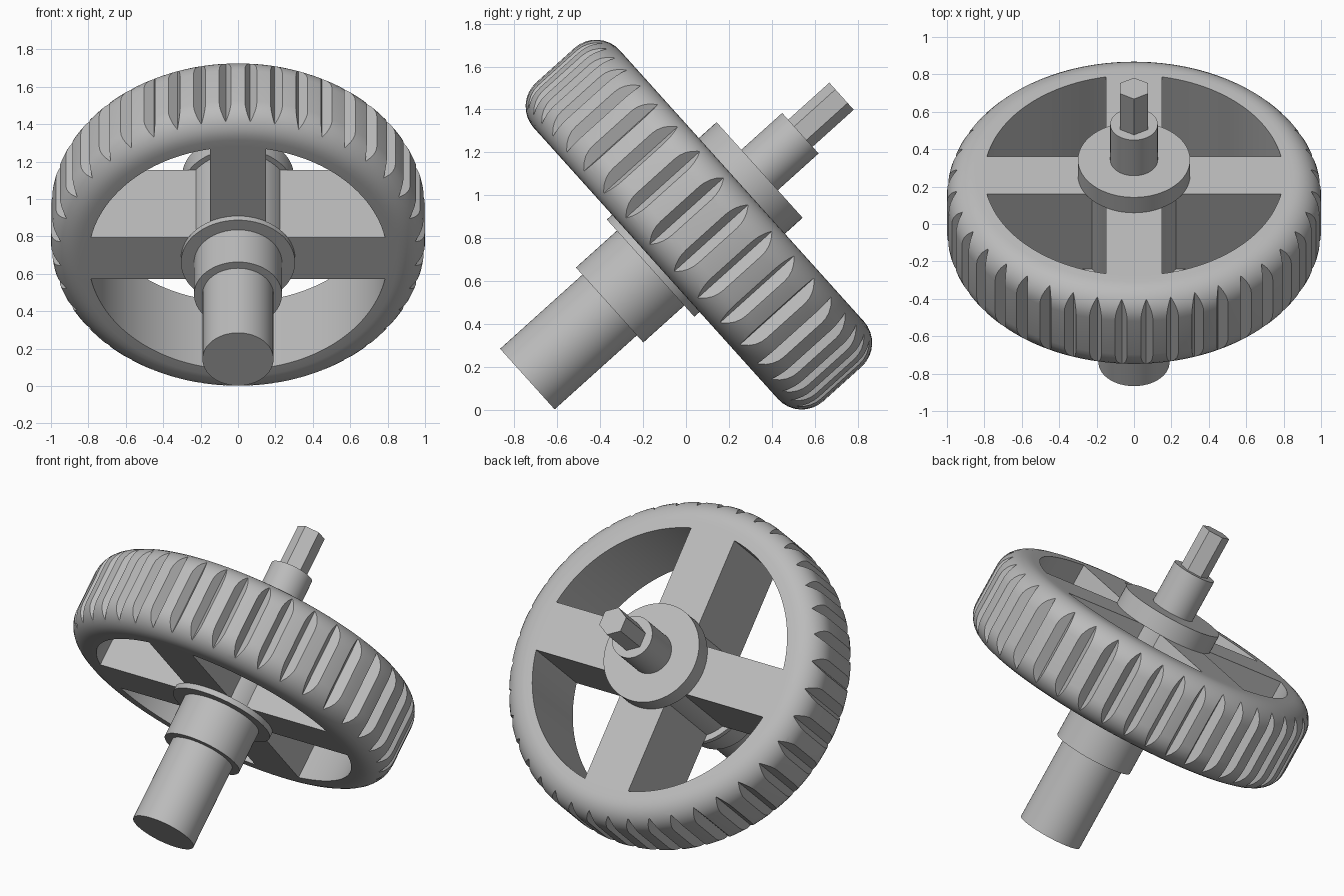
import bpy, bmesh, math
from mathutils import Matrix, Vector

if "Cube" in bpy.data.objects:
    bpy.data.objects.remove(bpy.data.objects["Cube"])

# The wheel is built around local z, then tilted onto its leaning axle
TILT = Matrix.Translation((0, 0.06, 0.863)) @ Matrix.Rotation(math.radians(-48), 4, 'X')
HALF = 0.27        # half of the wheel width
RIM = 0.8          # inner radius of the tyre
FILLET = 0.15      # shoulder rounding

grey = bpy.data.materials.new("plain_grey")
grey.use_nodes = True
grey.diffuse_color = (0.5, 0.5, 0.5, 1)
grey.node_tree.nodes["Principled BSDF"].inputs["Base Color"].default_value = (0.5, 0.5, 0.5, 1)


def finish(name, bm):
    bmesh.ops.recalc_face_normals(bm, faces=bm.faces)
    mesh = bpy.data.meshes.new(name)
    bm.to_mesh(mesh)
    bm.free()
    mesh.materials.append(grey)
    obj = bpy.data.objects.new(name, mesh)
    obj.matrix_world = TILT
    bpy.context.collection.objects.link(obj)
    return obj


def smooth(obj):
    bpy.ops.object.select_all(action='DESELECT')
    obj.select_set(True)
    bpy.context.view_layer.objects.active = obj
    bpy.ops.object.shade_smooth_by_angle(angle=math.radians(25))


def lathe(name, profile, sides):
    """Revolve a closed (radius, height) outline around z."""
    bm = bmesh.new()
    verts = [bm.verts.new((0, r, z)) for r, z in profile]
    edges = [bm.edges.new((verts[i - 1], verts[i])) for i in range(len(verts))]
    bmesh.ops.spin(bm, geom=verts + edges, cent=(0, 0, 0), axis=(0, 0, 1),
                   angle=math.tau, steps=sides, use_duplicate=False)
    bmesh.ops.remove_doubles(bm, verts=bm.verts, dist=0.0001)
    return finish(name, bm)


def rod(name, radius, low, high, sides=64):
    bm = bmesh.new()
    ring = [bm.verts.new((-radius * math.sin(math.tau * i / sides),
                          radius * math.cos(math.tau * i / sides), low)) for i in range(sides)]
    extrude(bm, ring, high - low)
    obj = finish(name, bm)
    if sides > 6:
        smooth(obj)
    return obj


def extrude(bm, ring, height):
    base = bm.faces.new(ring)
    top = bmesh.ops.extrude_face_region(bm, geom=[base], use_keep_orig=True)
    moved = [v for v in top["geom"] if isinstance(v, bmesh.types.BMVert)]
    bmesh.ops.translate(bm, verts=moved, vec=(0, 0, height))


# Tyre with rounded shoulders
shoulder = []
for i in range(9):
    a = math.pi / 2 * i / 8
    shoulder.append((1 - FILLET + FILLET * math.sin(a), HALF - FILLET + FILLET * math.cos(a)))
outline = [(RIM, HALF)] + shoulder + [(r, -z) for r, z in reversed(shoulder)] + [(RIM, -HALF)]
tyre = lathe("tyre", outline, 128)

# Tread grooves: V-shaped prisms, packed closer at the front and back of the ring
COUNT, STRETCH = 40, 1.14
bm = bmesh.new()
for i in range(COUNT):
    t = math.tau * (i + 0.5) / COUNT
    a = Vector((math.sin(t), STRETCH * math.cos(t)))
    pitch = math.tau / COUNT * STRETCH / a.length_squared
    a.normalize()
    side = Vector((a.y, -a.x)) * pitch * 0.24
    # the wedge keeps widening to just outside the tread
    points = [a * 0.95, a * 1.03 + side * 1.6, a * 1.03 - side * 1.6]
    extrude(bm, [bm.verts.new((p.x, p.y, -0.4)) for p in points], 0.8)
cutter = finish("groove_cutter", bm)
cutter.hide_render = True
cut = tyre.modifiers.new("grooves", 'BOOLEAN')
cut.object = cutter
cut.operation = 'DIFFERENCE'
cut.solver = 'EXACT'
bpy.context.view_layer.objects.active = tyre
bpy.ops.object.modifier_apply(modifier=cut.name)
bpy.data.objects.remove(cutter)
smooth(tyre)

# Four spokes as one cross, as deep as the tyre
bm = bmesh.new()
ring = []
for i in range(4):
    turn = Matrix.Rotation(math.pi / 2 * i, 3, 'Z')
    for x, y in ((RIM, -0.15), (RIM, 0.15), (0.15, 0.15)):
        ring.append(bm.verts.new(turn @ Vector((x, y, -HALF))))
extrude(bm, ring, 2 * HALF)
finish("spokes", bm)

# Hub and axle, from the lower end to the upper end
rod("lower_shaft", 0.19, -1.076, -0.56)
rod("lower_collar", 0.235, -0.56, -0.30)
rod("lower_flange", 0.305, -0.303, -HALF)
rod("hub", 0.27, -HALF, HALF)
rod("upper_flange", 0.30, HALF, 0.381)
rod("upper_shaft", 0.127, 0.38, 0.637)
rod("hex_drive", 0.085, 0.63, 0.895, sides=6)
